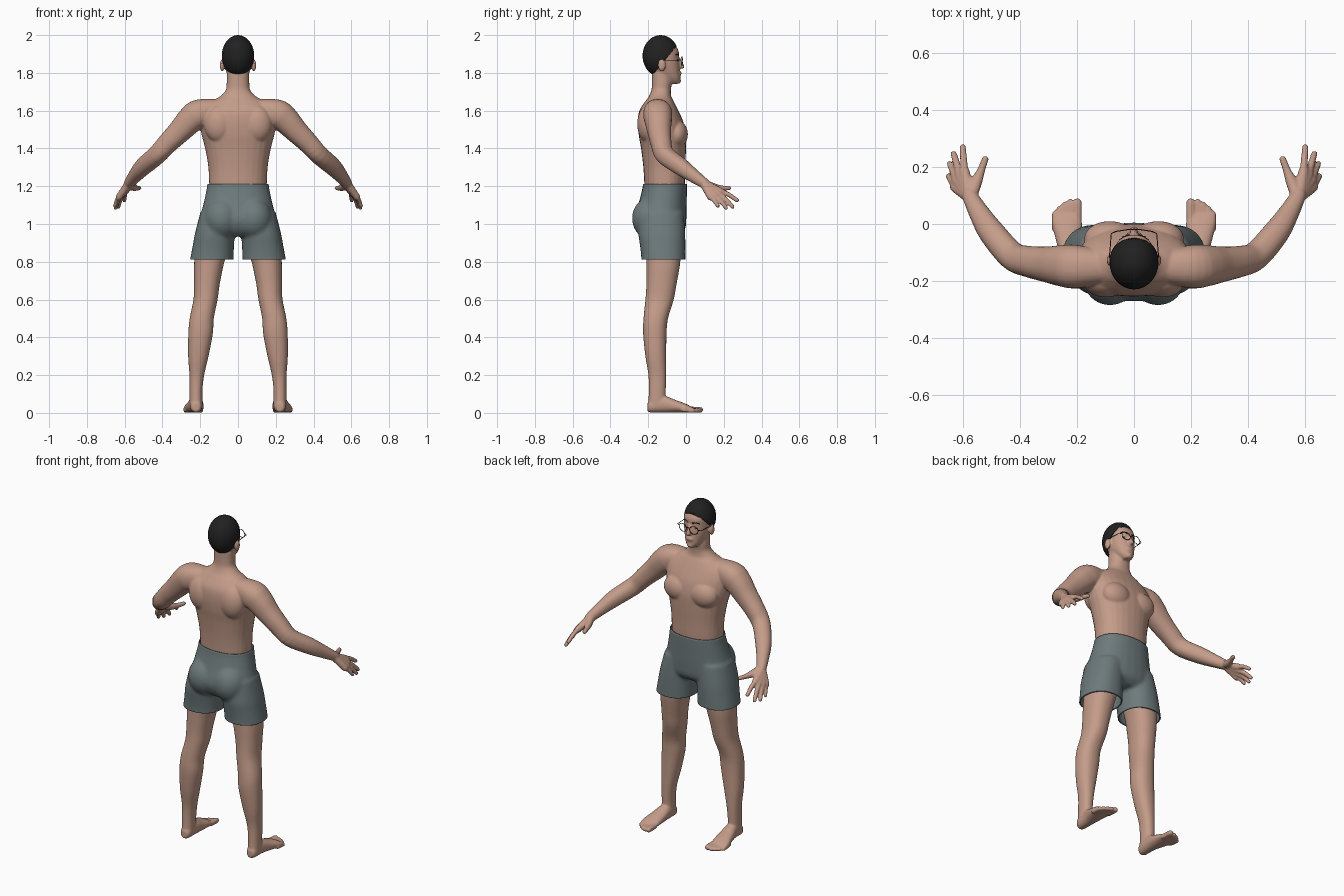
import bpy
import bmesh
from math import cos, sin, pi, copysign
from mathutils import Vector, Matrix

if "Cube" in bpy.data.objects:
    bpy.data.objects.remove(bpy.data.objects["Cube"])

SIDES = 28


def material(name, rgb, rough=0.7):
    m = bpy.data.materials.new(name)
    m.use_nodes = True
    m.diffuse_color = (*rgb, 1)
    bsdf = next(n for n in m.node_tree.nodes if n.type == 'BSDF_PRINCIPLED')
    bsdf.inputs["Base Color"].default_value = (*rgb, 1)
    bsdf.inputs["Roughness"].default_value = rough
    return m


skin = material("skin", (0.55, 0.33, 0.25))
cloth = material("grey cloth", (0.155, 0.195, 0.2))
black = material("black hair", (0.015, 0.015, 0.016))
frame = material("dark frame", (0.04, 0.035, 0.035))


def spline(rows, steps=4):
    """Catmull-Rom through rows of (x, y, z, width, depth)."""
    out = []
    for i in range(len(rows) - 1):
        p = [rows[max(i - 1, 0)], rows[i], rows[i + 1], rows[min(i + 2, len(rows) - 1)]]
        for k in range(steps):
            t = k / steps
            out.append([b + 0.5 * t * (c - a + t * (2 * a - 5 * b + 4 * c - d
                        + t * (3 * (b - c) + d - a))) for a, b, c, d in zip(*p)])
    return out + [list(rows[-1])]


def loft(bm, rows, axis=None, s=1):
    """Closed skin over rounded rings; axis fixes the ring plane, else it follows the path."""
    rows = spline([(r[0] * s, *r[1:]) for r in rows])
    rings = []
    for i, (x, y, z, a, b) in enumerate(rows):
        if axis == 'Z':
            u, v = Vector((1, 0, 0)), Vector((0, 1, 0))
        elif axis == 'Y':
            u, v = Vector((1, 0, 0)), Vector((0, 0, 1))
        else:
            lo, hi = rows[max(i - 1, 0)], rows[min(i + 1, len(rows) - 1)]
            t = (Vector(hi[:3]) - Vector(lo[:3])).normalized()
            u = t.cross(Vector((0, 0, 1))).normalized()
            v = u.cross(t)
        ring = []
        for k in range(SIDES):
            c, n = cos(2 * pi * k / SIDES), sin(2 * pi * k / SIDES)
            c, n = [copysign(abs(q) ** 0.9, q) for q in (c, n)]
            ring.append(bm.verts.new(Vector((x, y, z)) + u * a * c + v * b * n))
        rings.append(ring)
    for p, q in zip(rings, rings[1:]):
        for k in range(SIDES):
            j = (k + 1) % SIDES
            bm.faces.new((p[k], p[j], q[j], q[k]))
    bm.faces.new(rings[0][::-1])
    bm.faces.new(rings[-1])


def blob(bm, loc, radii, s=1):
    loc = Vector((loc[0] * s, loc[1], loc[2]))
    bmesh.ops.create_uvsphere(bm, u_segments=32, v_segments=20, radius=1,
                              matrix=Matrix.Translation(loc) @ Matrix.Diagonal((*radii, 1)))


def tube(bm, pts, s=1):
    """Round limb through (x, y, z, radius) with a rounded tip."""
    loft(bm, [(*p, p[3]) for p in pts], s=s)
    blob(bm, pts[-1][:3], [pts[-1][3]] * 3, s)


def add(bm, name, mat):
    bmesh.ops.recalc_face_normals(bm, faces=bm.faces)
    for f in bm.faces:
        f.smooth = True
    me = bpy.data.meshes.new(name)
    bm.to_mesh(me)
    bm.free()
    ob = bpy.data.objects.new(name, me)
    bpy.context.collection.objects.link(ob)
    me.materials.append(mat)
    return ob


def fuse(ob, voxel, rounds):
    """Merge overlapping volumes into one soft surface."""
    m = ob.modifiers.new("fuse", 'REMESH')
    m.mode, m.voxel_size, m.use_smooth_shade = 'VOXEL', voxel, True
    m = ob.modifiers.new("soften", 'SMOOTH')
    m.factor, m.iterations = 0.5, rounds


def profile(rows):
    """Rows of (z, half width, back y, front y) to loft rows."""
    return [(0, (b + f) / 2, z, w, (f - b) / 2) for z, w, b, f in rows]


# Torso, neck and head
body = bmesh.new()
loft(body, profile([
    (.98, .12, -.2, -.04), (1.1, .14, -.215, -.02), (1.2, .152, -.22, -.007),
    (1.3, .157, -.226, -.004), (1.4, .174, -.238, 0), (1.47, .192, -.25, 0),
    (1.54, .202, -.255, -.014), (1.6, .195, -.247, -.04), (1.65, .14, -.215, -.065),
    (1.675, .095, -.197, -.078), (1.71, .064, -.183, -.08), (1.75, .06, -.18, -.075),
    (1.8, .058, -.18, -.08)]), 'Z')
loft(body, profile([
    (1.742, .022, -.09, -.038), (1.765, .043, -.13, -.03), (1.8, .06, -.175, -.032),
    (1.84, .071, -.205, -.034), (1.88, .076, -.218, -.038), (1.92, .076, -.222, -.04),
    (1.96, .062, -.205, -.07), (1.982, .035, -.18, -.105)]), 'Z')
# Nose and lips
tube(body, [(0, -.038, 1.877, .009), (0, -.03, 1.855, .01), (0, -.021, 1.834, .013)])
blob(body, (0, -.034, 1.797), (.024, .011, .012))
blob(body, (0, -.042, 1.757), (.022, .016, .014))

digits = [((.596, .185, 1.172), (.602, .27, 1.125), .0125),
          ((.612, .175, 1.157), (.634, .247, 1.09), .0125),
          ((.624, .155, 1.147), (.648, .212, 1.085), .012),
          ((.63, .13, 1.142), (.652, .168, 1.095), .0115)]
toes = [(.199, .075, .016), (.224, .077, .012), (.243, .067, .012),
        (.261, .053, .012), (.277, .036, .012)]

for s in (1, -1):
    # Ears, chest and shoulder blades
    blob(body, (.084, -.128, 1.84), (.012, .021, .033), s)
    blob(body, (.085, -.05, 1.475), (.09, .06, .075), s)
    blob(body, (.1, -.2, 1.53), (.08, .058, .1), s)
    # Arm
    tube(body, [(.08, -.15, 1.605, .055), (.2, -.15, 1.585, .076), (.25, -.147, 1.553, .073),
                (.305, -.142, 1.495, .063), (.37, -.132, 1.43, .055), (.428, -.112, 1.367, .05),
                (.5, -.03, 1.305, .046), (.545, .04, 1.255, .036), (.578, .1, 1.213, .027)], s)
    # Palm, fingers and thumb
    for knuckle, tip, r in digits:
        mid = Vector(knuckle).lerp(Vector(tip), 0.5) + Vector((0, 0, .006))
        tube(body, [(.578, .095, 1.213, .022), (*knuckle, .018)], s)
        tube(body, [(*knuckle, r + .002), (*mid, r), (*tip, r - .001)], s)
    tube(body, [(.572, .1, 1.212, .022), (.553, .15, 1.195, .02), (.537, .19, 1.19, .014),
                (.523, .228, 1.19, .012)], s)
    # Leg
    loft(body, [(.1, -.12, 1.0, .08, .085), (.13, -.12, .9, .09, .09), (.152, -.12, .8, .08, .09),
                (.165, -.13, .68, .068, .08), (.172, -.14, .6, .064, .075),
                (.192, -.16, .5, .064, .065), (.198, -.165, .42, .065, .062),
                (.21, -.16, .3, .054, .055), (.218, -.152, .2, .039, .047),
                (.222, -.152, .12, .034, .045), (.222, -.155, .04, .034, .045)], 'Z', s)
    # Foot and toes
    loft(body, [(.222, -.204, .03, .016, .02), (.222, -.188, .035, .03, .033),
                (.222, -.12, .046, .037, .044), (.228, -.06, .036, .046, .034),
                (.235, 0, .025, .053, .023), (.237, .035, .016, .05, .013)], 'Y', s)
    for x, y, r in toes:
        tube(body, [(x, y - .06, .018, r), (x, y, r, r)], s)
fuse(add(body, "body", skin), .0055, 6)

# Shorts: waist, seat and two legs fused, then cut open at waist and hems
bm = bmesh.new()
loft(bm, [(0, -.112, 1.26, .16, .115), (0, -.112, 1.2, .164, .117), (0, -.122, 1.12, .18, .126),
          (0, -.135, 1.03, .2, .137), (0, -.13, .97, .19, .125), (0, -.13, .935, .12, .09)], 'Z')
for s in (1, -1):
    blob(bm, (.085, -.19, 1.03), (.095, .096, .11), s)
    loft(bm, [(.1, -.13, 1.06, .1, .118), (.122, -.128, .95, .106, .124),
              (.131, -.123, .88, .11, .12), (.138, -.12, .82, .114, .117),
              (.143, -.12, .76, .117, .117)], 'Z', s)
shorts = add(bm, "shorts", cloth)
fuse(shorts, .01, 6)
cut = bmesh.new()
cut.from_object(shorts, bpy.context.evaluated_depsgraph_get())
shorts.modifiers.clear()
for z, d in ((1.213, -1), (.812, 1)):
    bmesh.ops.bisect_plane(cut, geom=cut.verts[:] + cut.edges[:] + cut.faces[:],
                           plane_co=(0, 0, z), plane_no=(0, 0, d), clear_inner=True)
for f in cut.faces:
    f.smooth = True
cut.to_mesh(shorts.data)
cut.free()
hem = shorts.modifiers.new("thickness", 'SOLIDIFY')
hem.thickness, hem.offset = .006, -1

# Short hair cap, trimmed along a sloping hairline
bm = bmesh.new()
blob(bm, (0, -.134, 1.89), (.086, .096, .11))
bmesh.ops.bisect_plane(bm, geom=bm.verts[:] + bm.edges[:] + bm.faces[:],
                       plane_co=(0, -.045, 1.947), plane_no=(0, -1.2, 1), clear_inner=True)
hair = add(bm, "hair", black)
trim = hair.modifiers.new("thickness", 'SOLIDIFY')
trim.thickness, trim.offset = .006, -1


def wire(name, paths, radius, mat):
    cu = bpy.data.curves.new(name, 'CURVE')
    cu.dimensions, cu.bevel_depth, cu.bevel_resolution = '3D', radius, 2
    for pts, closed in paths:
        sp = cu.splines.new('POLY')
        sp.points.add(len(pts) - 1)
        for p, co in zip(sp.points, pts):
            p.co = (*co, 1)
        sp.use_cyclic_u = closed
    cu.materials.append(mat)
    bpy.context.collection.objects.link(bpy.data.objects.new(name, cu))


# Glasses and eyebrows
rims = [([(-.012, -.02, 1.868), (0, -.018, 1.872), (.012, -.02, 1.868)], False)]
brows = []
for s in (1, -1):
    rims.append(([(s * (.037 + .026 * cos(a * pi / 12)), -.022 - .004 * cos(a * pi / 12),
                   1.862 + .023 * sin(a * pi / 12)) for a in range(24)], True))
    rims.append(([(s * .063, -.026, 1.868), (s * .08, -.034, 1.868), (s * .087, -.125, 1.866),
                  (s * .085, -.145, 1.85)], False))
    brows.append(([(s * .014, -.04, 1.893), (s * .032, -.046, 1.899), (s * .05, -.058, 1.893)], False))
wire("glasses", rims, .0018, frame)
wire("eyebrows", brows, .004, black)

# Eyes
bm = bmesh.new()
for s in (1, -1):
    blob(bm, (.032, -.047, 1.866), (.011, .005, .004), s)
add(bm, "eyes", frame)
